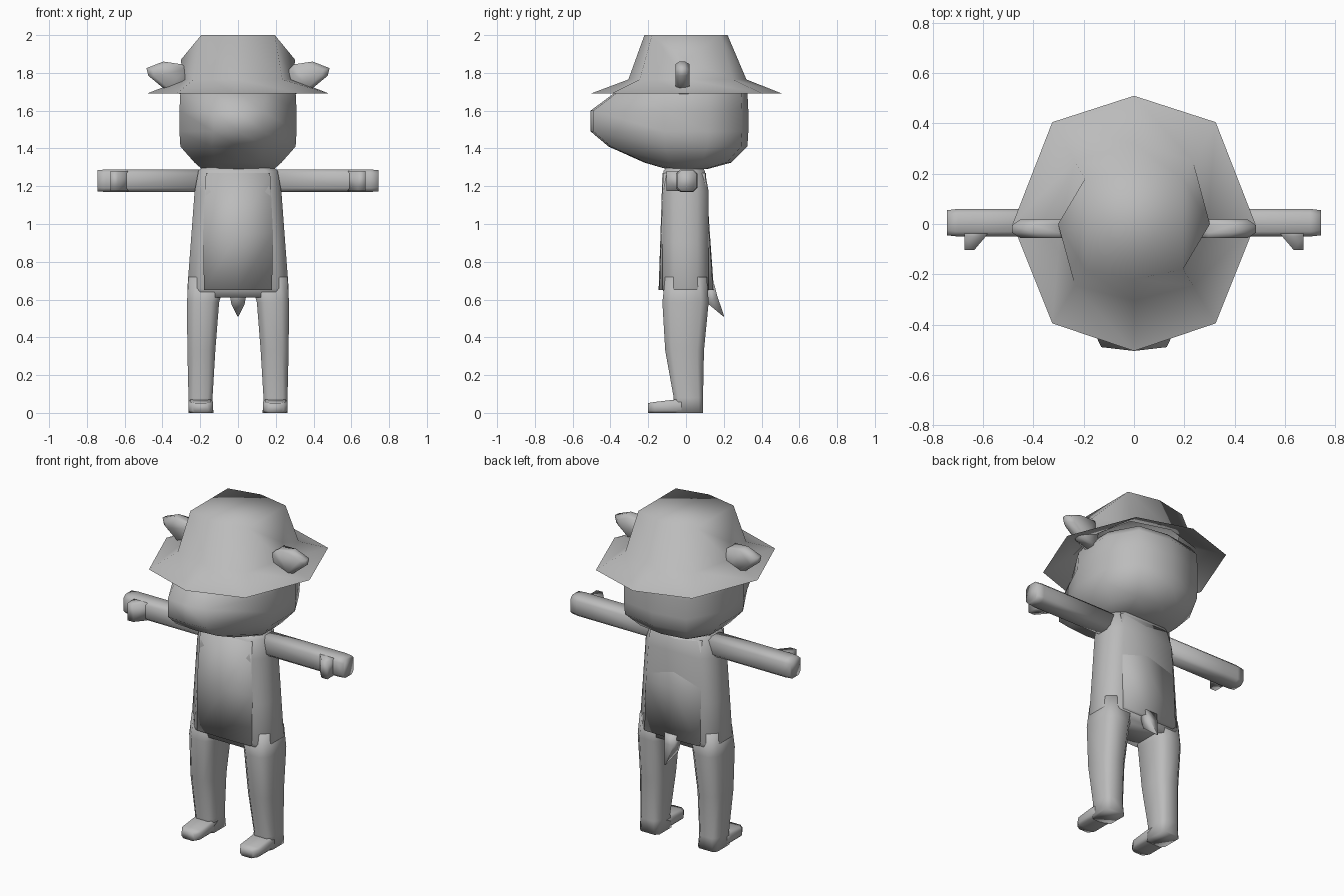
import bpy, bmesh, math
from mathutils import Vector

if "Cube" in bpy.data.objects:
    bpy.data.objects.remove(bpy.data.objects["Cube"])

grey = bpy.data.materials.new("plain_grey")
grey.diffuse_color = (0.5, 0.5, 0.5, 1)
grey.use_nodes = True
grey.node_tree.nodes["Principled BSDF"].inputs["Base Color"].default_value = grey.diffuse_color


def finish(bm, name, recalc=True):
    if recalc:
        bmesh.ops.recalc_face_normals(bm, faces=bm.faces[:])
    for f in bm.faces:
        f.smooth = True
    me = bpy.data.meshes.new(name)
    bm.to_mesh(me)
    bm.free()
    me.materials.append(grey)
    ob = bpy.data.objects.new(name, me)
    bpy.context.collection.objects.link(ob)
    return ob


def loft(name, rings, caps=(True, True)):
    """Skin a list of equally long closed rings of points."""
    bm = bmesh.new()
    vs = [[bm.verts.new(p) for p in r] for r in rings]
    n = len(rings[0])
    for a, b in zip(vs, vs[1:]):
        for i in range(n):
            j = (i + 1) % n
            bm.faces.new((a[i], a[j], b[j], b[i]))
    if caps[0]:
        bm.faces.new(vs[0][::-1])
    if caps[1]:
        bm.faces.new(vs[-1])
    return finish(bm, name)


def section(u0, u1, v0, v1, c):
    """Rectangle with cut corners."""
    return [(u0 + c, v0), (u1 - c, v0), (u1, v0 + c), (u1, v1 - c),
            (u1 - c, v1), (u0 + c, v1), (u0, v1 - c), (u0, v0 + c)]


def sym_ring(half, z):
    """Mirror a half outline, listed from the back centre to the front centre."""
    pts = half + [(-x, y) for x, y in half[-2:0:-1]]
    return [(x, y, z) for x, y in pts]


# head with a blunt snout: z, half width, back y, front y, snout half width
levels = [(1.29, .19, .11, -.10, .09), (1.325, .23, .24, -.22, .12),
          (1.41, .305, .325, -.41, .14), (1.49, .31, .33, -.505, .13),
          (1.60, .31, .33, -.505, .13), (1.70, .305, .325, -.37, .15),
          (1.75, .27, .29, -.27, .15)]
rings = []
for z, w, b, f, s in levels:
    half = [(0, b), (w * .68, b * .9), (w, b * .35), (w, -.35 * b),
            (s, f * .97), (0, f)]
    rings.append(sym_ring(half, z))
loft("head", rings)

# hat: brim edge, crown base, and rim whose sides dip
brim = sym_ring([(0, .51), (.325, .405), (.483, 0), (.325, -.395), (0, -.505)], 1.69)
base = sym_ring([(0, .32), (.235, .25), (.292, 0), (.235, -.245), (0, -.305)], 1.765)
rim = sym_ring([(0, .22), (.195, .18), (.302, 0), (.195, -.18), (0, -.22)], 2.0)
rim = [(x, y, 1.87 if abs(x) > .25 else z) for x, y, z in rim]
bm = bmesh.new()
B, C, R = [[bm.verts.new(p) for p in r] for r in (brim, base, rim)]
for a, b in ((B, C), (C, R)):
    for i in range(8):
        j = (i + 1) % 8
        bm.faces.new((a[i], b[i], b[j], a[j]))
bm.faces.new([R[i] for i in (0, 7, 5, 4, 3, 1)])
bm.faces.new((R[1], R[3], R[2]))
bm.faces.new((R[5], R[7], R[6]))
finish(bm, "hat")

# torso: z, half width, front y, back y
loft("torso", [[(x, y, z) for x, y in section(-w, w, f, b, .06)] for z, w, f, b in (
    (1.30, .19, -.10, .09), (1.28, .21, -.12, .10), (1.17, .23, -.125, .12),
    (.90, .25, -.125, .12), (.66, .268, -.125, .12), (.61, .25, -.11, .11))])

# front and back coat panels
for name, y0, y1, back in (("front_panel", -.125, -.145, -.09), ("back_panel", .105, .148, .08)):
    rings = []
    for z, w, y in ((1.27, .17, y0), (.95, .185, (y0 + y1) / 2), (.65, .18, y1)):
        rings.append([(-w, back, z), (w, back, z), (w, y * .97, z),
                      (0, y, z), (-w, y * .97, z)])
    loft(name, rings)

# pointed tail
loft("tail", [[(-.05, .11, .66), (.05, .11, .66), (.04, .15, .68), (-.04, .15, .68)],
              [(-.035, .12, .575), (.035, .12, .575), (.03, .165, .62), (-.03, .165, .62)],
              [(-.003, .198, .51), (.003, .198, .51), (.003, .203, .51), (-.003, .203, .51)]])

for side, s in (("right", 1), ("left", -1)):
    # leg, slightly tapered
    loft(side + "_leg", [[(s * x, y, z) for x, y in section(a, b, f, k, c)]
                         for z, a, b, f, k, c in (
        (.72, .06, .262, -.11, .11, .04), (.585, .10, .27, -.125, .12, .04),
        (.33, .12, .268, -.11, .095, .035), (.08, .135, .262, -.065, .09, .025),
        (0, .13, .262, -.065, .09, .02))])
    # foot, lofted toward the toe
    loft(side + "_foot", [[(s * x, y, z) for x, z in section(a, b, 0, h, .012)]
                          for y, a, b, h in (
        (.05, .135, .26, .07), (-.06, .132, .263, .07),
        (-.165, .132, .263, .058), (-.2, .155, .24, .052))])
    # arm held straight out
    loft(side + "_arm", [[(s * x, y, z) for y, z in section(f, b, l, h, .02)]
                         for x, f, b, l, h in (
        (.17, -.05, .06, 1.17, 1.288), (.60, -.05, .06, 1.17, 1.288),
        (.70, -.05, .06, 1.17, 1.288), (.743, -.045, .055, 1.172, 1.286))])
    # thumb
    loft(side + "_thumb", [[(s * a, y, 1.175), (s * b, y, 1.175), (s * b, y, 1.28), (s * a, y, 1.28)]
                           for y, a, b in ((-.02, .57, .675), (-.05, .59, .675), (-.103, .635, .675))])
    # flat pointed ear poking through the hat
    outline = [(.27, 1.82), (.30, 1.845), (.395, 1.86), (.485, 1.825),
               (.475, 1.785), (.39, 1.715), (.28, 1.68)]
    rings = []
    for y, k in ((-.055, .85), (-.035, 1), (-.005, 1), (.018, .85)):
        rings.append([(s * (.27 + (x - .27) * k), y, 1.77 + (z - 1.77) * (k if x > .3 else 1))
                      for x, z in outline])
    loft(side + "_ear", rings)
